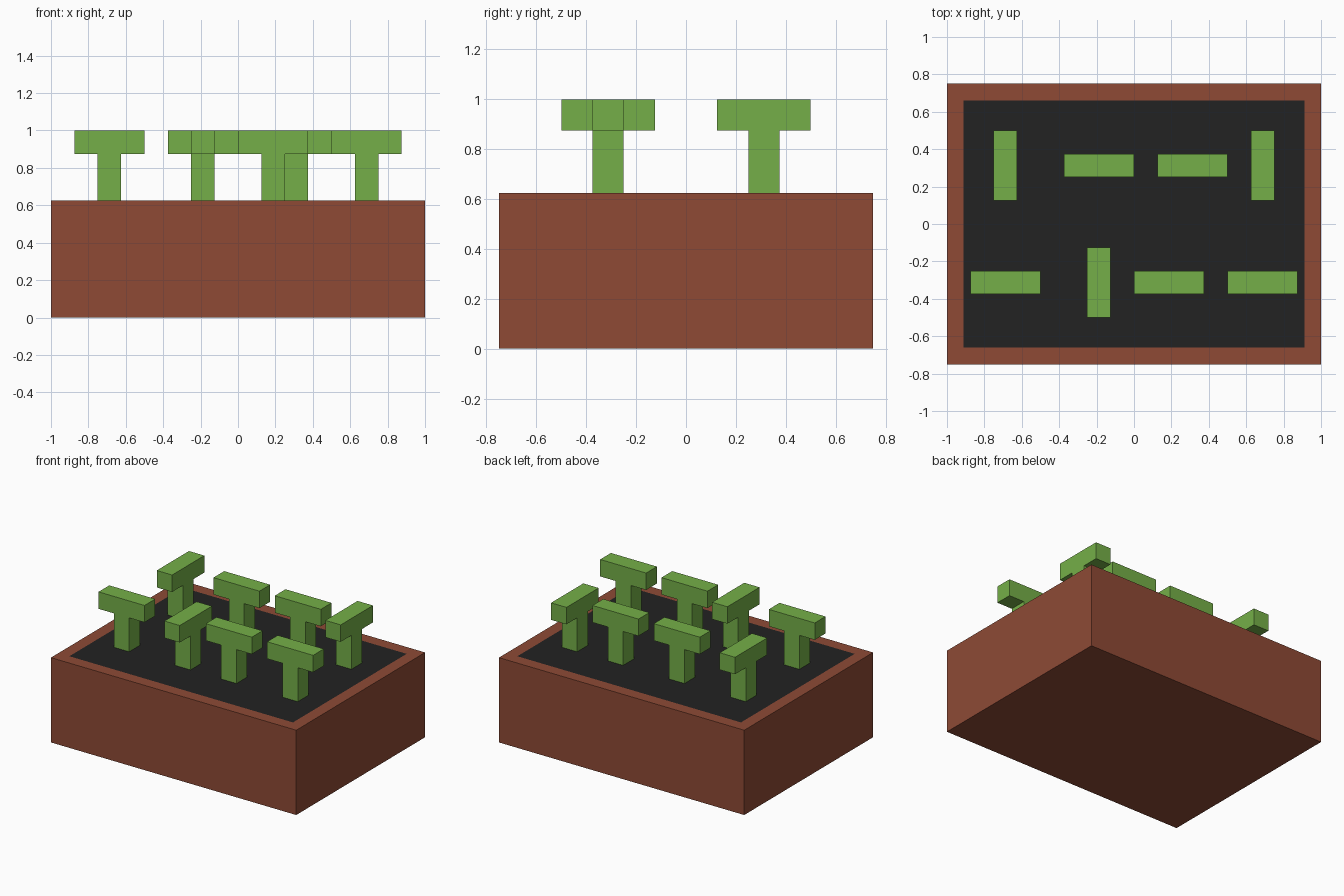
import bpy
import bmesh
from math import pi

U = 0.125          # modelling unit: every part snaps to it
SOIL_Z = 5 * U

cube = bpy.data.objects.get("Cube")
if cube:
    bpy.data.objects.remove(cube, do_unlink=True)


def material(name, rgb):
    """Flat material from 8-bit display colour values."""
    color = [((c / 255 + 0.055) / 1.055) ** 2.4 for c in rgb] + [1.0]
    mat = bpy.data.materials.new(name)
    mat.use_nodes = True
    mat.diffuse_color = color
    bsdf = next(n for n in mat.node_tree.nodes if n.type == "BSDF_PRINCIPLED")
    bsdf.inputs["Base Color"].default_value = color
    return mat


def add_object(name, bm, mats):
    bmesh.ops.recalc_face_normals(bm, faces=bm.faces)
    mesh = bpy.data.meshes.new(name)
    bm.to_mesh(mesh)
    bm.free()
    for mat in mats:
        mesh.materials.append(mat)
    obj = bpy.data.objects.new(name, mesh)
    bpy.context.collection.objects.link(obj)
    return obj


terracotta = material("terracotta", (142, 74, 53))
soil = material("dark_soil", (34, 34, 34))
leaf = material("leaf_green", (117, 175, 72))

# Planter box with the soil as an inset of its top face
bm = bmesh.new()
bmesh.ops.create_cube(bm, size=1)
bmesh.ops.scale(bm, vec=(16 * U, 12 * U, SOIL_Z), verts=bm.verts)
bmesh.ops.translate(bm, vec=(0, 0, SOIL_Z / 2), verts=bm.verts)
bm.normal_update()
top = next(f for f in bm.faces if f.normal.z > 0.9)
bmesh.ops.inset_region(bm, faces=[top], thickness=U)
top.material_index = 1
add_object("planter_box", bm, [terracotta, soil])

# T-shaped sprout: half profile mirrored, then extruded one unit deep
half = [(0.5, 0), (0.5, 2), (1.5, 2), (1.5, 3)]
profile = half + [(-x, z) for x, z in reversed(half)]


def sprout(name, x, y, turned):
    bm = bmesh.new()
    face = bm.faces.new([bm.verts.new((px * U, -U / 2, pz * U)) for px, pz in profile])
    side = bmesh.ops.extrude_face_region(bm, geom=[face], use_keep_orig=True)
    moved = [v for v in side["geom"] if isinstance(v, bmesh.types.BMVert)]
    bmesh.ops.translate(bm, vec=(0, U, 0), verts=moved)
    obj = add_object(name, bm, [leaf])
    obj.location = (x * U, y * U, SOIL_Z)
    obj.rotation_euler.z = pi / 2 if turned else 0


# Two rows of sprouts: position along the row, and whether it is turned sideways
rows = {
    "front": (-2.5, [(-5.5, False), (-1.5, True), (1.5, False), (5.5, False)]),
    "back": (2.5, [(-5.5, True), (-1.5, False), (2.5, False), (5.5, True)]),
}
for row, (y, plants) in rows.items():
    for i, (x, turned) in enumerate(plants, 1):
        sprout(f"{row}_sprout_{i}", x, y, turned)
